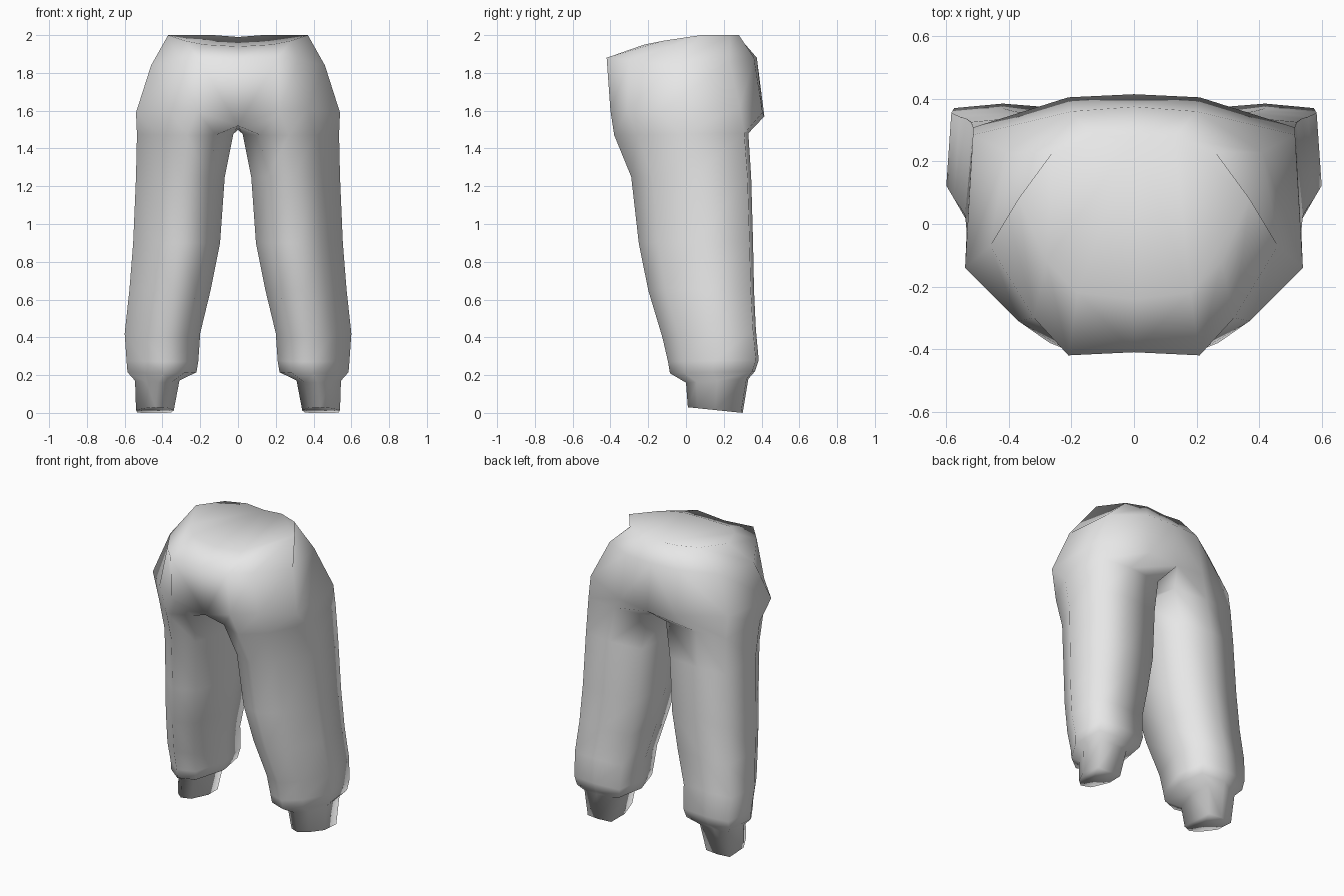
import bpy
import bmesh

default_cube = bpy.data.objects.get("Cube")
if default_cube:
    bpy.data.objects.remove(default_cube, do_unlink=True)

# Plain grey cloth
cloth = bpy.data.materials.new("grey cloth")
cloth.use_nodes = True
grey = (0.8, 0.8, 0.8, 1.0)
cloth.diffuse_color = grey
cloth.node_tree.nodes["Principled BSDF"].inputs["Base Color"].default_value = grey

# Leg cross-section: inner-to-outer and front-to-back fractions,
# running from the inner front corner round the outside to the inside
SECTION = [(0.18, 0.09), (0.48, 0), (0.75, 0.17), (1, 0.5),
           (0.96, 0.97), (0.55, 1), (0.08, 0.97), (0, 0.55)]

# Leg rings: front height, back height, inner x, outer x, front y, back y
LEG = [
    (0.03, 0.0, 0.34, 0.54, 0.01, 0.30),      # cuff hem
    (0.16, 0.18, 0.31, 0.545, 0.0, 0.33),     # cuff top
    (0.21, 0.22, 0.22, 0.585, -0.085, 0.365),  # gathered cloth
    (0.27, 0.28, 0.21, 0.59, -0.095, 0.385),
    (0.40, 0.44, 0.20, 0.60, -0.125, 0.37),
    (0.65, 0.65, 0.145, 0.575, -0.20, 0.36),
    (0.90, 0.90, 0.095, 0.555, -0.25, 0.355),
    (1.25, 1.25, 0.07, 0.54, -0.29, 0.345),
    (1.47, 1.48, 0.025, 0.535, -0.38, 0.33),  # top of thigh
]

# Half rings of the trunk, front centre to back centre round the outside
HIPS = [(0, -0.35, 1.52), (0.22, -0.4, 1.6), (0.37, -0.31, 1.61),
        (0.54, -0.14, 1.59), (0.515, 0.285, 1.62), (0.21, 0.405, 1.59), (0, 0.415, 1.57)]
WAIST = [(0, -0.41, 1.87), (0.21, -0.42, 1.88), (0.32, -0.3, 1.87),
         (0.46, -0.07, 1.84), (0.41, 0.23, 1.86), (0.2, 0.36, 1.88), (0, 0.375, 1.88)]
RIM = [(0, -0.24, 1.94), (0.18, -0.22, 1.95), (0.28, -0.12, 1.97),
       (0.37, 0.08, 2.0), (0.26, 0.23, 2.0), (0.13, 0.28, 2.0), (0, 0.28, 1.99)]
CROTCH = (0, 0, 1.5)

bm = bmesh.new()


def add_ring(points):
    return [bm.verts.new(p) for p in points]


def leg_ring(front_z, back_z, inner, outer, front, back):
    return add_ring([(inner + (outer - inner) * u,
                      front + (back - front) * v,
                      front_z + (back_z - front_z) * v) for u, v in SECTION])


def bridge(lower, upper, closed):
    count = len(lower)
    for i in range(count if closed else count - 1):
        j = (i + 1) % count
        bm.faces.new((lower[i], lower[j], upper[j], upper[i]))


# Leg, closed at the hem and joined to the hips and crotch
legs = [leg_ring(*row) for row in LEG]
hips = add_ring(HIPS)
crotch = bm.verts.new(CROTCH)
rings = legs + [hips + [crotch]]
bm.faces.new(list(reversed(legs[0])))
for lower, upper in zip(rings, rings[1:]):
    bridge(lower, upper, True)

# Trunk, closed across the waist
waist = add_ring(WAIST)
rim = add_ring(RIM)
bridge(hips, waist, False)
bridge(waist, rim, False)
bm.faces.new(rim)

mesh = bpy.data.meshes.new("trousers")
bm.to_mesh(mesh)
bm.free()
mesh.materials.append(cloth)
for face in mesh.polygons:
    face.use_smooth = True

trousers = bpy.data.objects.new("trousers", mesh)
bpy.context.collection.objects.link(trousers)

# Mirror to the other side
mirror = trousers.modifiers.new("other side", "MIRROR")
mirror.use_axis[0] = True
mirror.use_mirror_merge = True
mirror.merge_threshold = 0.001
